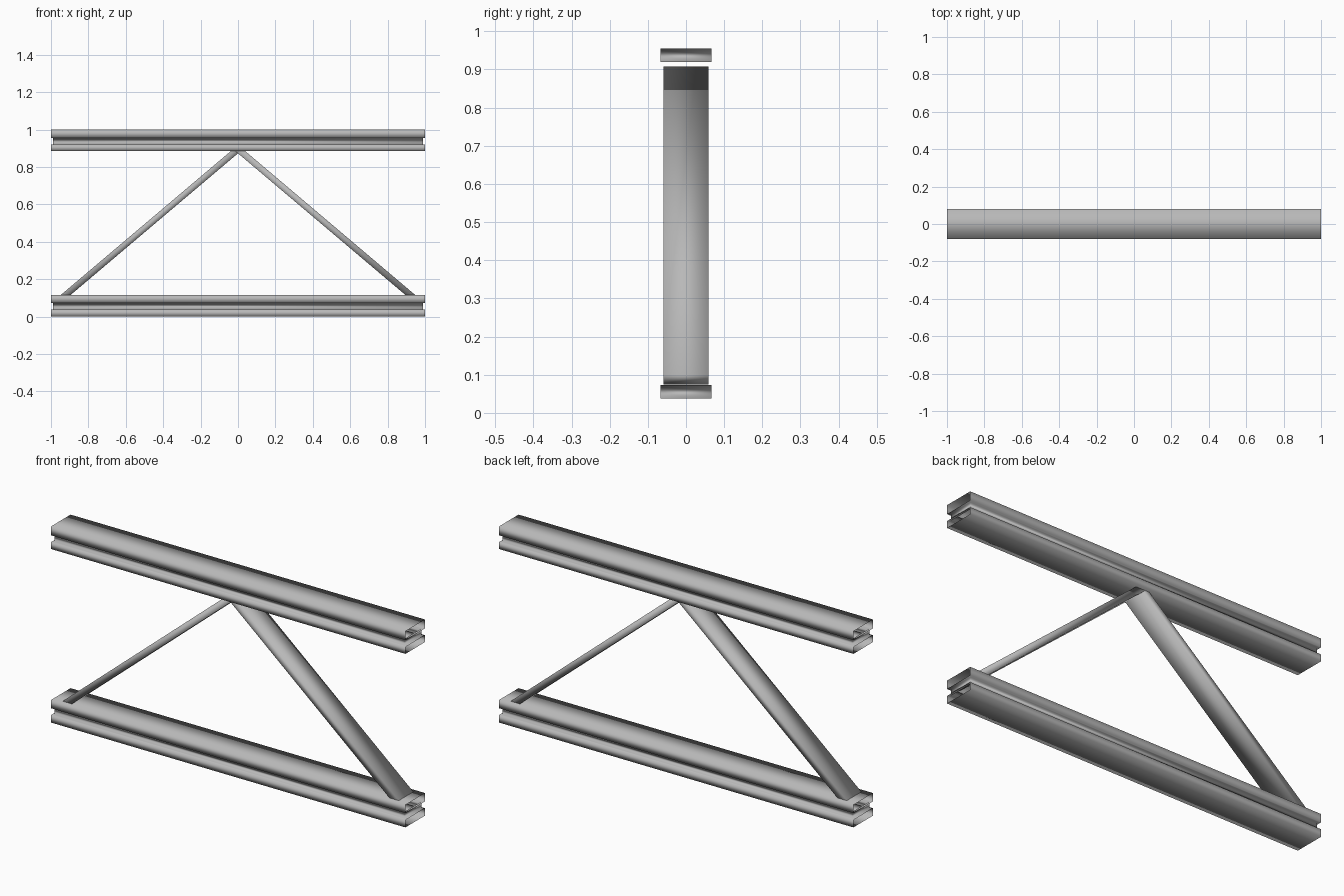
import bpy, bmesh, math

if "Cube" in bpy.data.objects:
    bpy.data.objects.remove(bpy.data.objects["Cube"])

steel = bpy.data.materials.new("dark_grey_steel")
steel.diffuse_color = (0.48, 0.48, 0.48, 1)
steel.use_nodes = True
steel.node_tree.nodes["Principled BSDF"].inputs["Base Color"].default_value = steel.diffuse_color

def finish(name, bm):
    bmesh.ops.recalc_face_normals(bm, faces=bm.faces)
    me = bpy.data.meshes.new(name)
    bm.to_mesh(me)
    bm.free()
    me.shade_smooth()
    me.materials.append(steel)
    ob = bpy.data.objects.new(name, me)
    bpy.context.collection.objects.link(ob)
    return ob

# Chord: hollow beam with a groove all round, open at the ends of both flanges
def chord(name, z0, g0, g1):
    hx, hy, inset = 1.0, 0.079, 0.012
    levels = [(0, 0), (g0, 0), (g0, inset), (g1, inset), (g1, 0), (0.115, 0)]
    bm = bmesh.new()
    rings = []
    for z, d in levels:
        x, y = hx - d, hy - d
        rings.append([bm.verts.new((a * x, b * y, z0 + z))
                      for a, b in ((-1, -1), (1, -1), (1, 1), (-1, 1))])
    for k, (lo, hi) in enumerate(zip(rings, rings[1:])):
        for i in range(4):
            if k in (0, 4) and i in (1, 3):
                continue  # open flange ends
            j = (i + 1) % 4
            bm.faces.new((lo[i], lo[j], hi[j], hi[i]))
    bm.faces.new(rings[0][::-1])
    bm.faces.new(rings[-1])
    return finish(name, bm)

# Brace: flat bar leaning from the apex to the end of the lower chord
def brace(name, side):
    top, bottom = (0.0, 0.895), (0.955, 0.087)
    dx, dz = bottom[0] - top[0], bottom[1] - top[1]
    bm = bmesh.new()
    bmesh.ops.create_cube(bm, size=1)
    bmesh.ops.scale(bm, vec=(math.hypot(dx, dz), 0.118, 0.034), verts=bm.verts)
    ob = finish(name, bm)
    ob.location = (side * (top[0] + bottom[0]) / 2, 0, (top[1] + bottom[1]) / 2)
    ob.rotation_euler = (0, -side * math.atan2(dz, dx), 0)
    return ob

chord("lower_chord", 0.0, 0.038, 0.073)
chord("upper_chord", 0.885, 0.035, 0.070)
brace("right_brace", 1)
brace("left_brace", -1)
